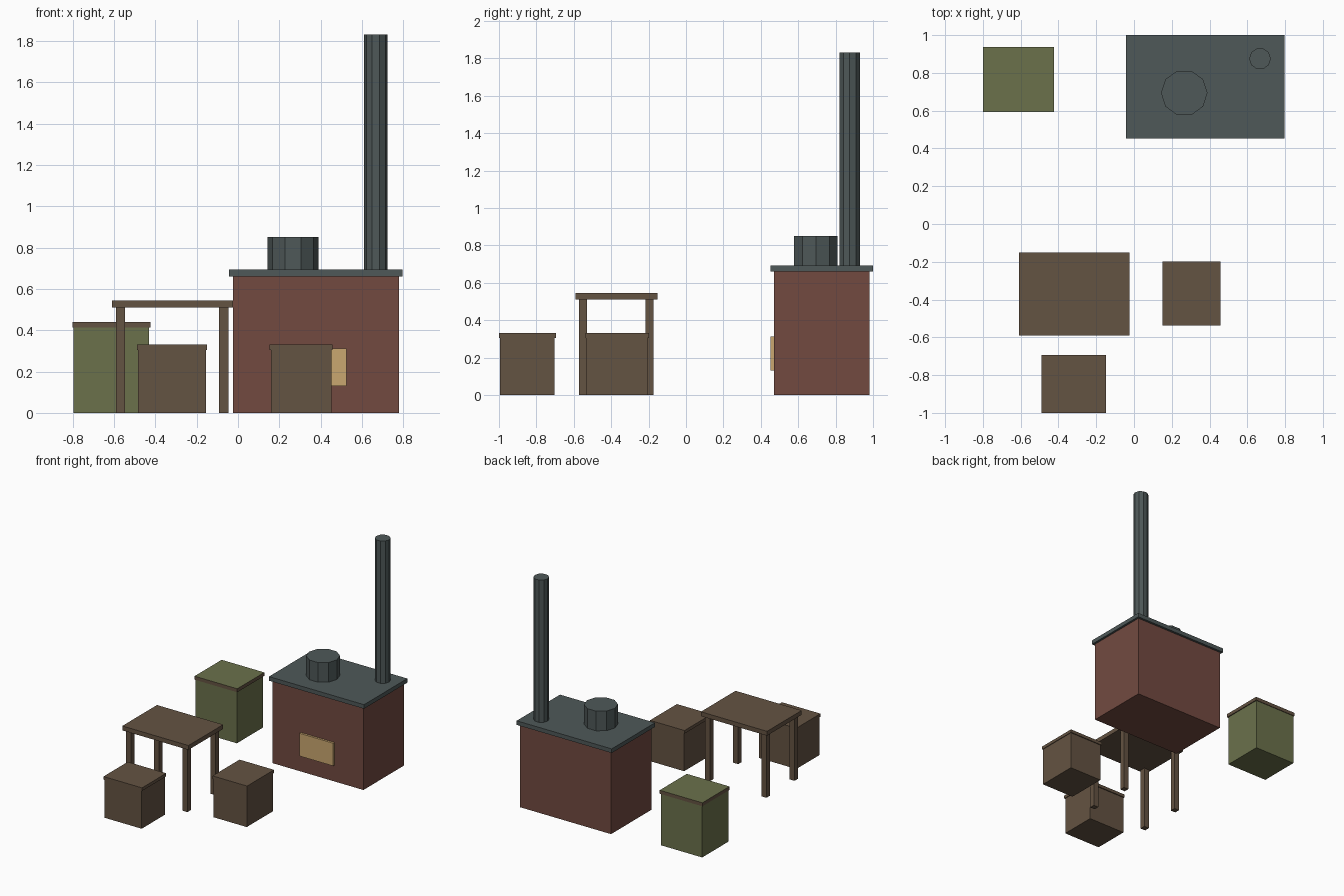
import bpy, bmesh, math
from mathutils import Matrix, Vector

if "Cube" in bpy.data.objects:
    bpy.data.objects.remove(bpy.data.objects["Cube"])


def material(name, r, g, b):
    lin = [((c / 255 + 0.055) / 1.055) ** 2.4 for c in (r, g, b)]
    m = bpy.data.materials.new(name)
    m.diffuse_color = (*lin, 1)
    m.use_nodes = True
    m.node_tree.nodes["Principled BSDF"].inputs["Base Color"].default_value = m.diffuse_color
    return m


brick = material("brick red", 114, 74, 64)
iron = material("dark iron", 78, 88, 88)
wood = material("brown wood", 100, 83, 66)
green = material("olive green", 107, 113, 75)
brass = material("door tan", 202, 167, 112)


def finish(name, bm, mat):
    me = bpy.data.meshes.new(name)
    bm.to_mesh(me)
    bm.free()
    me.materials.append(mat)
    ob = bpy.data.objects.new(name, me)
    bpy.context.collection.objects.link(ob)
    return ob


def box(name, x, y, z, mat):
    """Box from (min, max) ranges."""
    bm = bmesh.new()
    size = [r[1] - r[0] for r in (x, y, z)]
    mid = [(r[1] + r[0]) / 2 for r in (x, y, z)]
    bmesh.ops.create_cube(bm, size=1, matrix=Matrix.Translation(mid) @ Matrix.Diagonal((*size, 1)))
    return finish(name, bm, mat)


def cylinder(name, x, y, z, radius, sides, mat):
    """Upright prism with a corner pointing along +x."""
    bm = bmesh.new()
    ring = [bm.verts.new((x + radius * math.cos(2 * math.pi * i / sides),
                          y + radius * math.sin(2 * math.pi * i / sides), z[0])) for i in range(sides)]
    base = bm.faces.new(ring)
    top = bmesh.ops.extrude_face_region(bm, geom=[base], use_keep_orig=True)
    verts = [v for v in top["geom"] if isinstance(v, bmesh.types.BMVert)]
    bmesh.ops.translate(bm, verts=verts, vec=Vector((0, 0, z[1] - z[0])))
    bmesh.ops.recalc_face_normals(bm, faces=bm.faces)
    return finish(name, bm, mat)


# Stove with hob, pot, chimney and fire door
box("stove_body", (-0.025, 0.78), (0.47, 0.982), (0, 0.66), brick)
box("stove_top", (-0.043, 0.797), (0.453, 1.0), (0.66, 0.693), iron)
cylinder("pot", 0.266, 0.694, (0.693, 0.85), 0.123, 10, iron)
cylinder("chimney", 0.667, 0.875, (0.693, 1.83), 0.057, 10, iron)
box("fire_door", (0.228, 0.525), (0.453, 0.47), (0.13, 0.312), brass)

# Table
box("table_top", (-0.61, -0.025), (-0.59, -0.152), (0.51, 0.545), wood)
for i, x in enumerate((-0.59, -0.091)):
    for j, y in enumerate((-0.572, -0.217)):
        box(f"table_leg_{i}{j}", (x, x + 0.044), (y, y + 0.043), (0, 0.51), wood)

# Two stools
box("front_stool_body", (-0.484, -0.155), (-0.995, -0.702), (0, 0.305), wood)
box("front_stool_seat", (-0.489, -0.149), (-1.0, -0.694), (0.305, 0.33), wood)
box("side_stool_body", (0.16, 0.452), (-0.535, -0.205), (0, 0.305), wood)
box("side_stool_seat", (0.152, 0.457), (-0.538, -0.198), (0.305, 0.33), wood)

# Green chest, its lid brown at the rim and green on top
box("chest_body", (-0.795, -0.43), (0.6, 0.931), (0, 0.412), green)
lid = box("chest_lid", (-0.8, -0.423), (0.594, 0.936), (0.412, 0.44), wood)
lid.data.materials.append(green)
for f in lid.data.polygons:
    if f.normal.z > 0.9:
        f.material_index = 1
